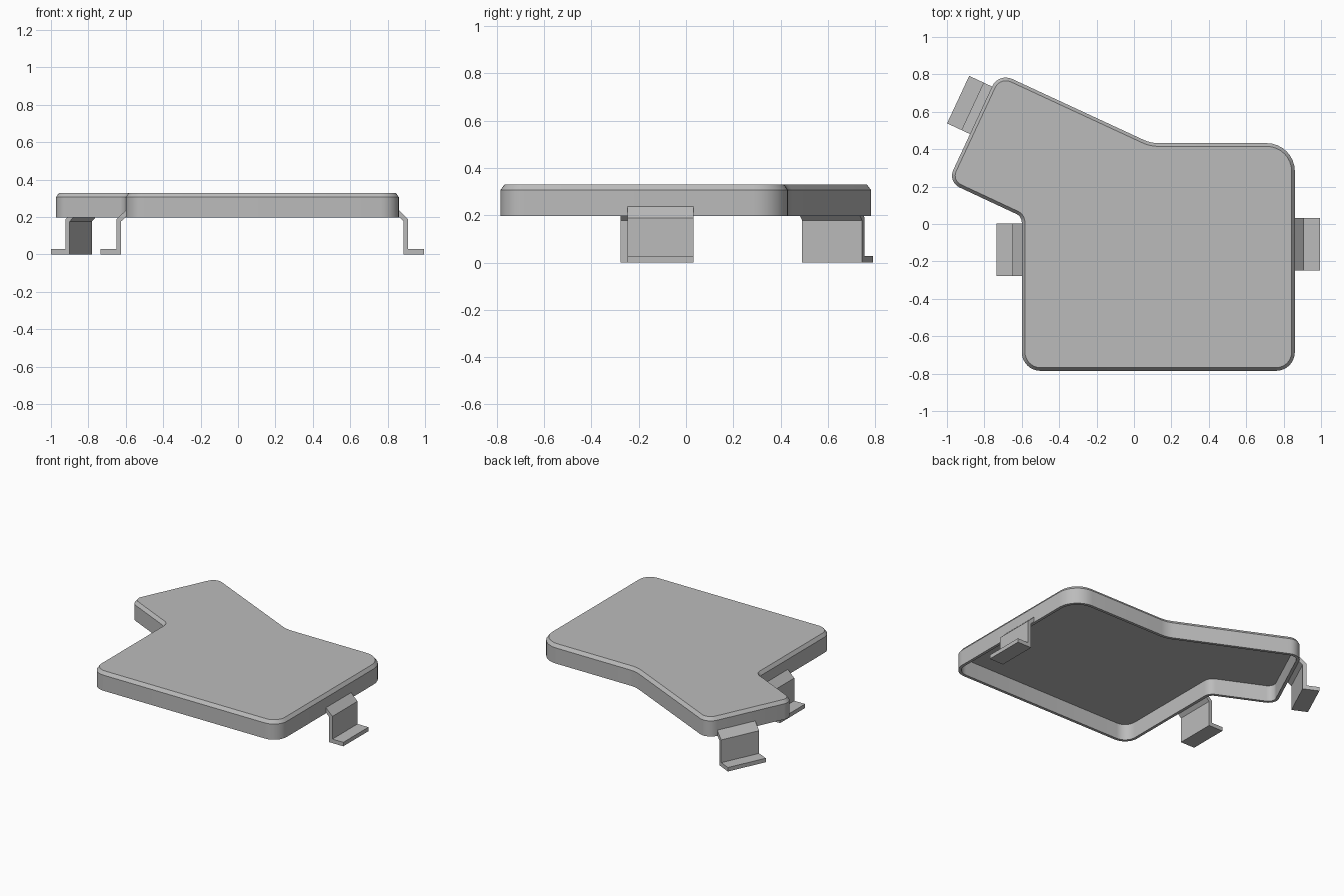
import bpy, bmesh, math
from mathutils import Vector, Matrix

cube = bpy.data.objects.get("Cube")
if cube:
    bpy.data.objects.remove(cube, do_unlink=True)

GREY = (0.5, 0.5, 0.5, 1.0)
metal = bpy.data.materials.new("plain_grey")
metal.use_nodes = True
metal.diffuse_color = GREY
metal.node_tree.nodes["Principled BSDF"].inputs["Base Color"].default_value = GREY


def finish(bm, name, smooth=False):
    bmesh.ops.recalc_face_normals(bm, faces=bm.faces[:])
    mesh = bpy.data.meshes.new(name)
    bm.to_mesh(mesh)
    bm.free()
    mesh.materials.append(metal)
    obj = bpy.data.objects.new(name, mesh)
    bpy.context.collection.objects.link(obj)
    if smooth:
        bpy.ops.object.select_all(action='DESELECT')
        obj.select_set(True)
        bpy.context.view_layer.objects.active = obj
        bpy.ops.object.shade_smooth_by_angle(angle=math.radians(25))
    return obj


def rounded_outline(corners, steps=8):
    """Replace each sharp corner (x, y, radius) by an arc."""
    points = []
    for i, (x, y, r) in enumerate(corners):
        p = Vector((x, y))
        a = (Vector(corners[i - 1][:2]) - p).normalized()
        b = (Vector(corners[(i + 1) % len(corners)][:2]) - p).normalized()
        half = a.angle(b) / 2
        centre = p + (a + b).normalized() * (r / math.sin(half))
        start = p + a * (r / math.tan(half)) - centre
        end = p + b * (r / math.tan(half)) - centre
        sweep = math.atan2(start.cross(end), start.dot(end))
        for k in range(steps + 1):
            points.append(centre + Matrix.Rotation(sweep * k / steps, 2) @ start)
    return points


def inset(points, distance):
    """Move a counter-clockwise outline inwards."""
    result = []
    for i, p in enumerate(points):
        d1 = (p - points[i - 1]).normalized()
        d2 = (points[(i + 1) % len(points)] - p).normalized()
        n1, n2 = Vector((-d1.y, d1.x)), Vector((-d2.y, d2.x))
        result.append(p + (n1 + n2) * distance / (1 + n1.dot(n2)))
    return result


# Hollow cover: outer wall, chamfer, top, and an open underside
outline = rounded_outline([
    (-0.6, -0.785, 0.1), (0.86, -0.785, 0.1), (0.86, 0.432, 0.15),
    (0.09, 0.432, 0.2), (-0.724, 0.809, 0.08), (-0.996, 0.225, 0.07),
    (-0.6, 0.04, 0.05)])
bm = bmesh.new()
rings = []
for offset, z in [(0.02, 0.31), (0.02, 0.197), (0, 0.197), (0, 0.307), (0.017, 0.33)]:
    rings.append([bm.verts.new((p.x, p.y, z)) for p in inset(outline, offset)])
for low, high in zip(rings, rings[1:]):
    for i in range(len(low)):
        bm.faces.new((low[i - 1], low[i], high[i], high[i - 1]))
bm.faces.new(rings[0])
bm.faces.new(rings[-1])
finish(bm, "cover", smooth=True)


# Bent sheet brackets: sloping tab, upright and foot
PROFILE = [(-0.004, 0.24), (0.05, 0.188), (0.05, 0.028), (0.135, 0.028),
           (0.135, 0), (0.025, 0), (0.025, 0.177), (-0.004, 0.205)]


def bracket(name, x, y, angle, width=0.28):
    bm = bmesh.new()
    face = bm.faces.new([bm.verts.new((d, -width / 2, z)) for d, z in PROFILE])
    swept = bmesh.ops.extrude_face_region(bm, geom=[face], use_keep_orig=True)
    moved = [v for v in swept["geom"] if isinstance(v, bmesh.types.BMVert)]
    bmesh.ops.translate(bm, verts=moved, vec=(0, width, 0))
    place = Matrix.Translation((x, y, 0)) @ Matrix.Rotation(math.radians(angle), 4, 'Z')
    bmesh.ops.transform(bm, matrix=place, verts=bm.verts[:])
    finish(bm, name)


bracket("left_bracket", 0.86, -0.108, 0)
bracket("right_bracket", -0.6, -0.138, 180)
bracket("wing_bracket", -0.818, 0.608, 155)
